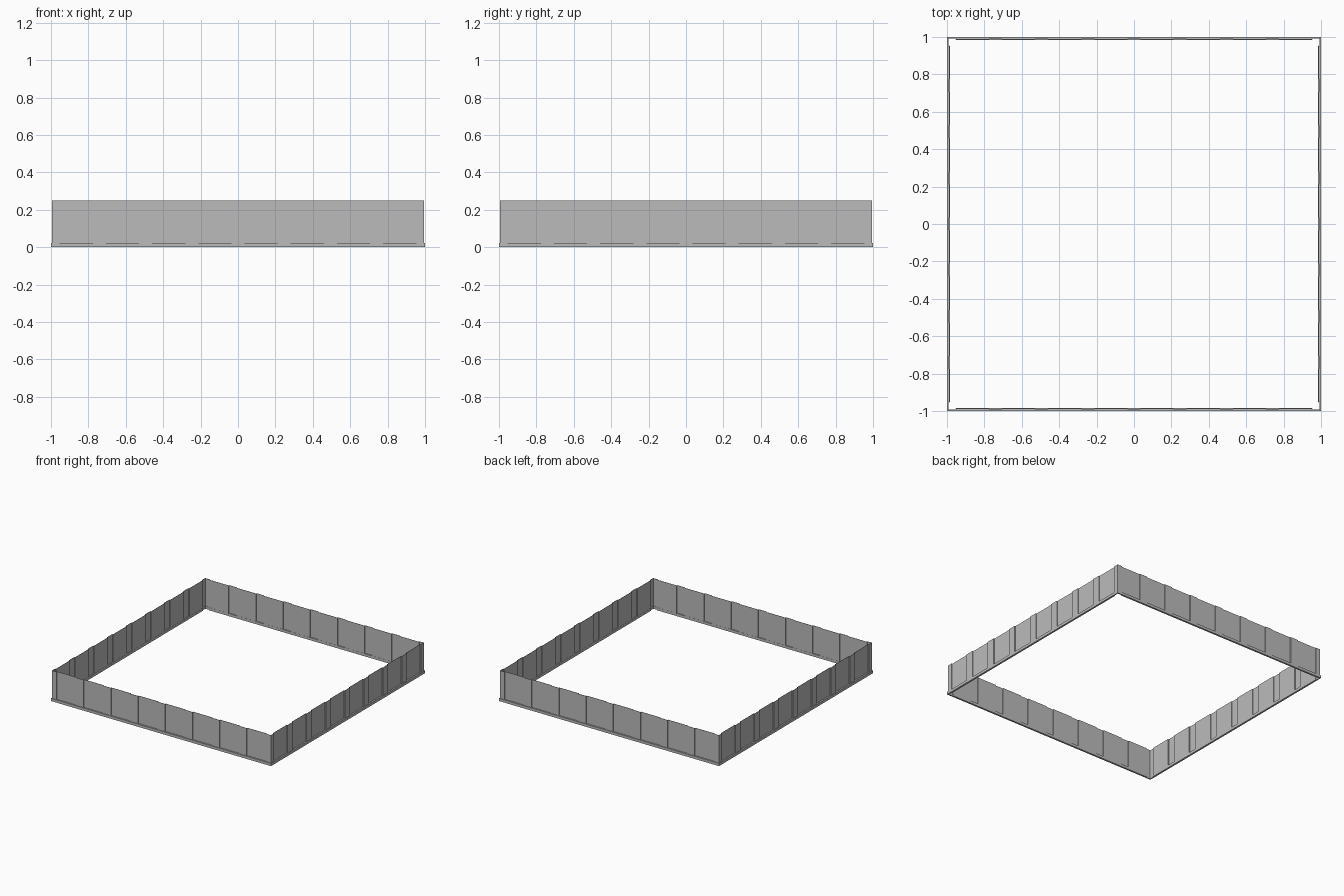
import bpy, bmesh, math
from mathutils import Matrix

if "Cube" in bpy.data.objects:
    bpy.data.objects.remove(bpy.data.objects["Cube"])

HEIGHT, RAIL_H = 0.25, 0.022
RIB, RECESS, THICK = 0.995, 0.988, 0.002
BAYS, PITCH, PANEL = 8, 0.247, 0.178

grey = bpy.data.materials.new("steel_grey")
grey.use_nodes = True
colour = (0.5, 0.5, 0.5, 1)
grey.diffuse_color = colour
grey.node_tree.nodes["Principled BSDF"].inputs["Base Color"].default_value = colour


def finish(name, bm, turn):
    """Turn a part to its side of the square and link it."""
    bmesh.ops.transform(bm, matrix=Matrix.Rotation(turn, 4, "Z"), verts=bm.verts)
    bmesh.ops.recalc_face_normals(bm, faces=bm.faces)
    mesh = bpy.data.meshes.new(name)
    bm.to_mesh(mesh)
    bm.free()
    mesh.materials.append(grey)
    obj = bpy.data.objects.new(name, mesh)
    bpy.context.collection.objects.link(obj)


def box(name, x0, x1, y0, y1, z1, turn):
    bm = bmesh.new()
    bmesh.ops.create_cube(bm, size=1)
    for v in bm.verts:
        v.co = (x0 if v.co.x < 0 else x1, y0 if v.co.y < 0 else y1,
                0 if v.co.z < 0 else z1)
    finish(name, bm, turn)


def wall(name, turn):
    """Stepped sheet: narrow ribs outside, wide panels set back."""
    outer = [(-RIB, -RIB)]
    for i in range(BAYS):
        mid = (i - (BAYS - 1) / 2) * PITCH
        a, b = mid - PANEL / 2, mid + PANEL / 2
        outer += [(a, -RIB), (a, -RECESS), (b, -RECESS), (b, -RIB)]
    outer.append((RIB, -RIB))
    bm = bmesh.new()
    rows = []
    for shift in (0, THICK):
        for z in (0, HEIGHT):
            rows.append([bm.verts.new((x, y + shift, z)) for x, y in outer])
    front0, front1, back0, back1 = rows
    for p, q in ((front0, front1), (front1, back1), (back1, back0), (back0, front0)):
        for i in range(len(outer) - 1):
            bm.faces.new((p[i], p[i + 1], q[i + 1], q[i]))
    for e in (0, -1):
        bm.faces.new((front0[e], front1[e], back1[e], back0[e]))
    finish(name, bm, turn)


# Four equal sides: stepped wall, outer base rail, inner base strip
for k, side in enumerate(("front", "left", "back", "right")):
    turn = k * math.pi / 2
    wall(side + "_wall", turn)
    box(side + "_base_rail", -1, 1, -1, -0.991, RAIL_H, turn)
    box(side + "_inner_strip", -0.953, 0.953, -0.991, -0.985, RAIL_H, turn)
